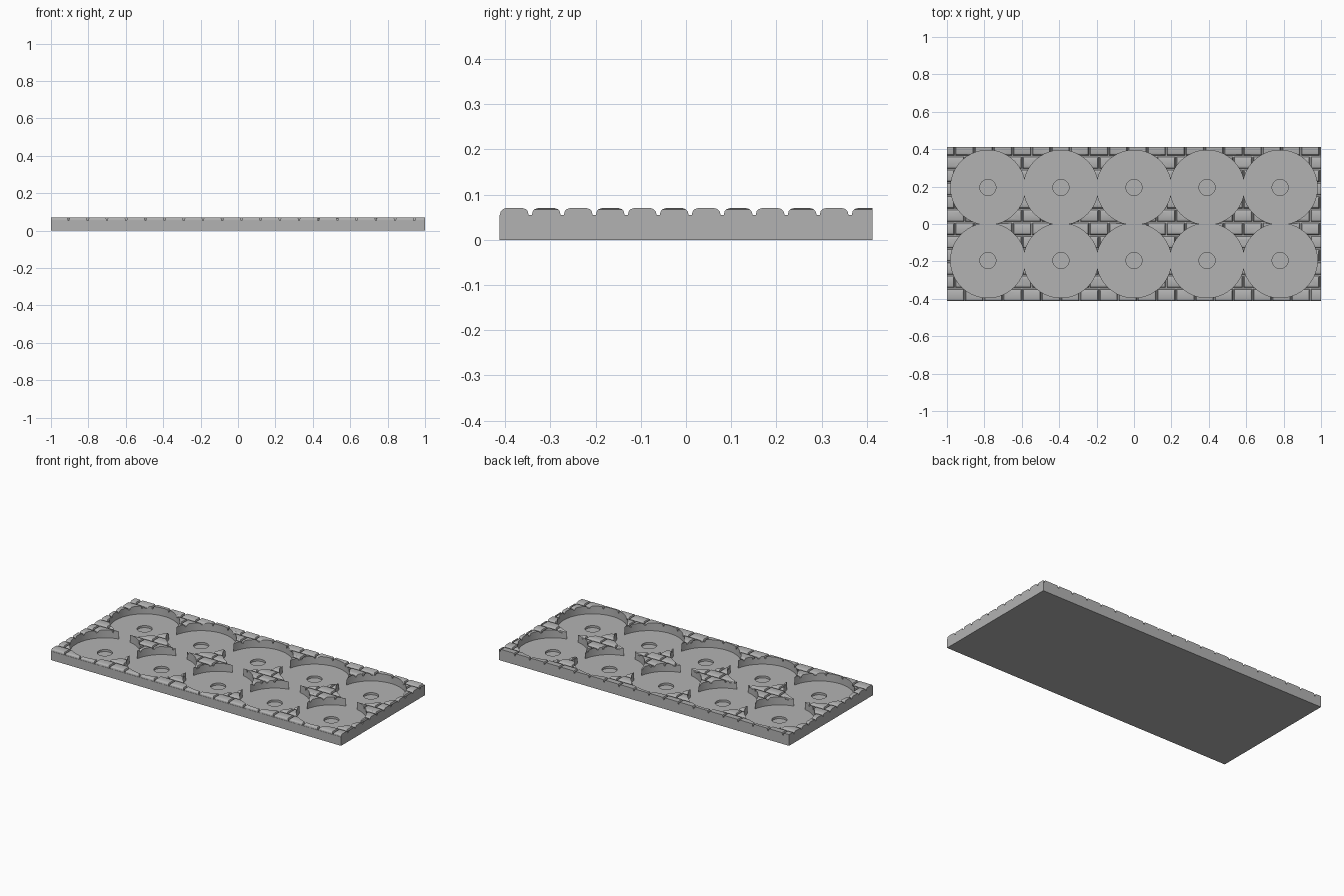
import bpy, bmesh
from mathutils import Matrix, Vector

cube = bpy.data.objects.get("Cube")
if cube:
    bpy.data.objects.remove(cube, do_unlink=True)

LENGTH, DEPTH, HEIGHT = 2.0, 0.826, 0.07
MORTAR_Z, FLOOR_Z, HOLE_Z = 0.055, 0.021, 0.008
BRICK, COURSE = 0.1027, 0.0708
STEP, POCKET_R, HOLE_R = 0.3906, 0.199, 0.043

stone = bpy.data.materials.new("grey stone")
stone.use_nodes = True
stone.diffuse_color = (0.45, 0.45, 0.45, 1)
stone.node_tree.nodes["Principled BSDF"].inputs["Base Color"].default_value = (0.45, 0.45, 0.45, 1)


def finish(bm, name, helper=True):
    bmesh.ops.recalc_face_normals(bm, faces=bm.faces)
    mesh = bpy.data.meshes.new(name)
    bm.to_mesh(mesh)
    bm.free()
    mesh.materials.append(stone)
    obj = bpy.data.objects.new(name, mesh)
    bpy.context.collection.objects.link(obj)
    obj.hide_render = helper
    return obj


def add_box(bm, lo, hi):
    lo, hi = Vector(lo), Vector(hi)
    place = Matrix.Translation((lo + hi) / 2) @ Matrix.Diagonal((*(hi - lo), 1))
    return bmesh.ops.create_cube(bm, size=1, matrix=place)["verts"]


def add_brick(bm, x, y):
    # Brick with rounded top edges, steeper at the ends than along the sides
    squeeze, gap_x, gap_y = 1.7, 0.003, 0.004
    w = (BRICK - 2 * gap_x) * squeeze
    part = bmesh.new()
    add_box(part, (0, 0, 0.03), (w, COURSE - 2 * gap_y, HEIGHT))
    top = [e for e in part.edges if all(v.co.z > 0.05 for v in e.verts)]
    bmesh.ops.bevel(part, geom=top, offset=0.013, segments=3, profile=0.5, affect='EDGES')
    bmesh.ops.transform(part, verts=part.verts, matrix=Matrix.Translation((x + gap_x, y + gap_y, 0))
                        @ Matrix.Diagonal((1 / squeeze, 1, 1, 1)))
    temp = bpy.data.meshes.new("brick_temp")
    part.to_mesh(temp)
    part.free()
    bm.from_mesh(temp)
    bpy.data.meshes.remove(temp)


def cylinders(name, places, radius, bottom, segments):
    bm = bmesh.new()
    top = 0.12
    for x, y in places:
        bmesh.ops.create_cone(bm, cap_ends=True, segments=segments, radius1=radius, radius2=radius,
                              depth=top - bottom, matrix=Matrix.Translation((x, y, (top + bottom) / 2)))
    return finish(bm, name)


# Oversized mortar bed, trimmed to the tray outline below
bm = bmesh.new()
add_box(bm, (-1.2, -0.6, -0.05), (1.2, 0.6, MORTAR_Z))
tray = finish(bm, "brick_tray", helper=False)

# Running-bond courses
bm = bmesh.new()
for row in range(12):
    start = -1.0087 - (row % 2) * BRICK / 2
    for col in range(21):
        add_brick(bm, start + col * BRICK, -0.4155 + row * COURSE)
bricks = finish(bm, "brick_courses")

# Tray outline
bm = bmesh.new()
add_box(bm, (-LENGTH / 2, -DEPTH / 2, 0), (LENGTH / 2, DEPTH / 2, 0.1))
outline = finish(bm, "tray_outline")

# Round pockets overlap their neighbours, so cut them as two checkerboard sets
grid = [(i, j) for i in range(5) for j in range(2)]
sets = [[((i - 2) * STEP, (j - 0.5) * STEP) for i, j in grid if (i + j) % 2 == k] for k in (0, 1)]
pockets = [cylinders("pocket_cutter", s, POCKET_R, FLOOR_Z, 96) for s in sets]
holes = cylinders("hole_cutter", sets[0] + sets[1], HOLE_R, HOLE_Z, 40)

steps = [(bricks, 'UNION'), (outline, 'INTERSECT')]
steps += [(cutter, 'DIFFERENCE') for cutter in pockets + [holes]]
for cutter, operation in steps:
    mod = tray.modifiers.new(cutter.name, 'BOOLEAN')
    mod.operation, mod.object, mod.solver = operation, cutter, 'EXACT'

# Bake the cuts and drop the helpers
bpy.context.view_layer.update()
result = bpy.data.meshes.new_from_object(tray.evaluated_get(bpy.context.evaluated_depsgraph_get()))
tray.modifiers.clear()
tray.data = result
for cutter, _ in steps:
    bpy.data.objects.remove(cutter, do_unlink=True)

bpy.context.view_layer.objects.active = tray
tray.select_set(True)
bpy.ops.object.shade_smooth_by_angle(angle=0.4)
